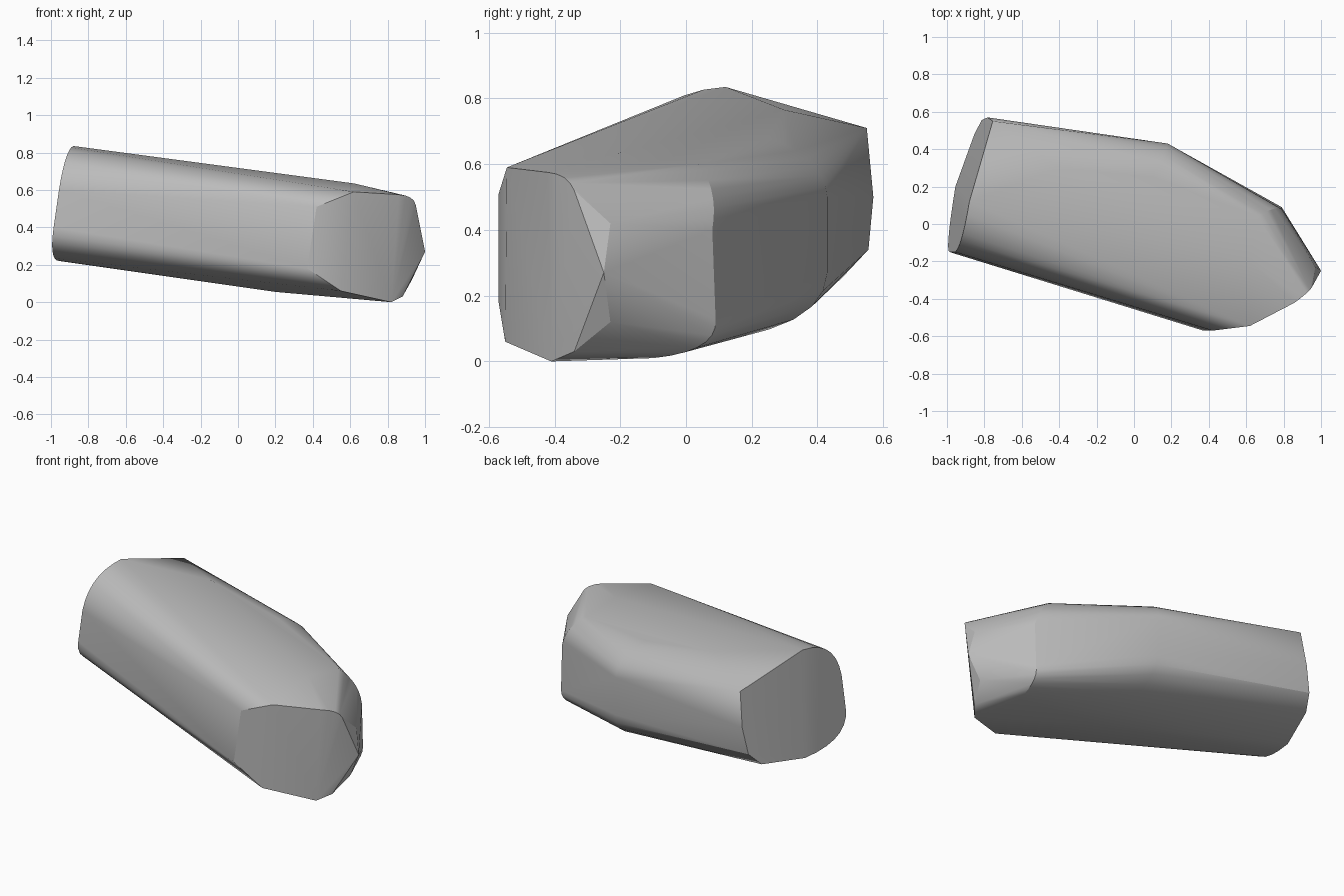
import bpy
import bmesh
import math
from mathutils import Vector

# Remove the default cube only
default_cube = bpy.data.objects.get("Cube")
if default_cube:
    bpy.data.objects.remove(default_cube, do_unlink=True)


def make_material(name, colour):
    material = bpy.data.materials.new(name)
    material.use_nodes = True
    material.diffuse_color = colour
    shader = material.node_tree.nodes["Principled BSDF"]
    shader.inputs["Base Color"].default_value = colour
    shader.inputs["Roughness"].default_value = 0.7
    return material


def arc(start, corner, end, steps=7):
    """Rounded corner from start to end, pulled towards corner."""
    start, corner, end = Vector(start), Vector(corner), Vector(end)
    points = []
    for i in range(steps + 1):
        t = i / steps
        points.append(start.lerp(corner, t).lerp(corner.lerp(end, t), t))
    return points


def on_end_plane(profile, slope_y, slope_z):
    """Place a (y, z) profile on a sloping plane through the end ridge."""
    ridge_x, ridge_y, ridge_z = -0.88, 0.12, 0.835
    return [Vector((ridge_x + slope_y * (y - ridge_y) + slope_z * (z - ridge_z), y, z))
            for y, z in profile]


def build_hull(name, points, material, sharp_angle):
    """Wrap a tight skin around the section points."""
    bm = bmesh.new()
    for point in points:
        bm.verts.new(point)
    bmesh.ops.remove_doubles(bm, verts=bm.verts[:], dist=0.002)
    bmesh.ops.convex_hull(bm, input=bm.verts[:])
    loose = [v for v in bm.verts if not v.link_faces]
    bmesh.ops.delete(bm, geom=loose, context='VERTS')
    bmesh.ops.dissolve_limit(bm, angle_limit=math.radians(1),
                             verts=bm.verts[:], edges=bm.edges[:])
    bmesh.ops.recalc_face_normals(bm, faces=bm.faces[:])
    mesh = bpy.data.meshes.new(name)
    bm.to_mesh(mesh)
    bm.free()
    mesh.materials.append(material)
    body = bpy.data.objects.new(name, mesh)
    bpy.context.collection.objects.link(body)
    bpy.ops.object.select_all(action='DESELECT')
    body.select_set(True)
    bpy.context.view_layer.objects.active = body
    bpy.ops.object.shade_smooth_by_angle(angle=math.radians(sharp_angle))
    weighted = body.modifiers.new("even_shading", 'WEIGHTED_NORMAL')
    weighted.keep_sharp = True
    return body


# Far end: rounded front half and angled back half, meeting at a ridge
upper_round = [p.xy for p in arc((0.12, 0.835, 0), (-0.13, 0.82, 0), (-0.15, 0.6, 0))]
lower_round = [p.xy for p in arc((-0.15, 0.4, 0), (-0.15, 0.22, 0), (0.2, 0.22, 0))]
far_front = on_end_plane(upper_round + lower_round, 0.161, 0.143)
far_back = on_end_plane([(0.55, 0.71), (0.57, 0.5), (0.555, 0.34), (0.48, 0.26)],
                        0.339, 0.166)

# Back shoulder: rounded above and below a short upright edge
shoulder = arc((0.2, -0.1, 0.055), (0.19, 0.42, 0.06), (0.18, 0.43, 0.27))
shoulder += arc((0.18, 0.43, 0.5), (0.18, 0.42, 0.62), (0.1, 0.25, 0.68))

# Near bend: the same section, narrower and lower
bend = arc((0.75, -0.1, 0.01), (0.78, 0.1, 0.03), (0.79, 0.09, 0.13))
bend += arc((0.79, 0.08, 0.4), (0.76, 0.1, 0.52), (0.66, 0.04, 0.6))

# Top plateau
plateau = [(-0.4, 0.3, 0.765), (0.62, -0.2, 0.635)]

# Near end: slanted cut, front chamfer and pointed tip
cut_face = [(0.62, -0.545, 0.59), (0.55, -0.55, 0.06), (0.82, -0.41, 0), (0.88, -0.34, 0.03)]
cut_face += arc((0.86, -0.42, 0.575), (0.94, -0.36, 0.57), (0.95, -0.34, 0.52), 4)
chamfer = [(0.42, -0.57, 0.51), (0.37, -0.57, 0.18)]
tip = [(1, -0.25, 0.27), (0.97, -0.23, 0.42), (0.93, -0.23, 0.12)]

grey = make_material("plain_grey", (0.5, 0.5, 0.5, 1))
build_hull("faceted_body",
           far_front + far_back + shoulder + bend + plateau + cut_face + chamfer + tip,
           grey, 21)
